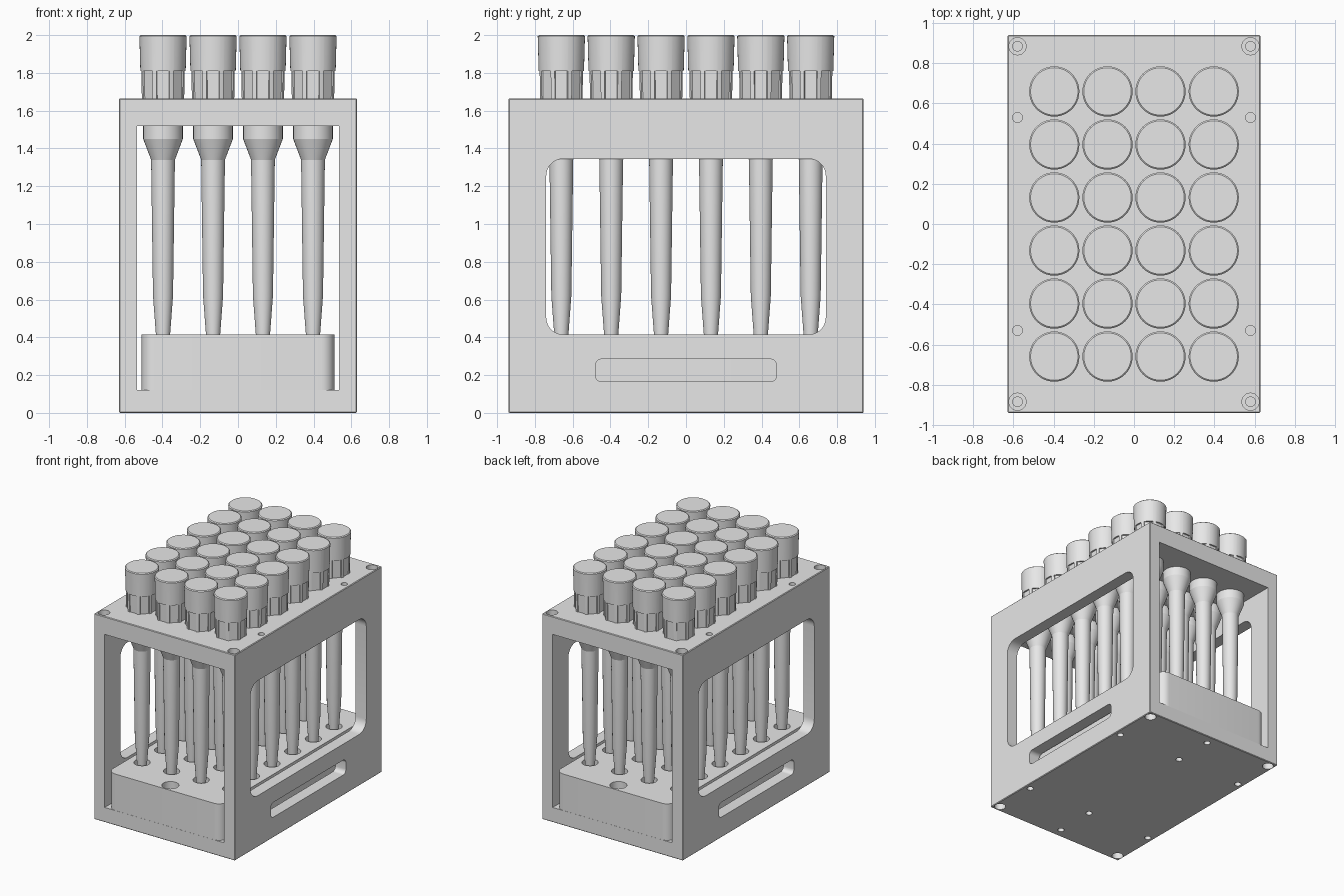
import bpy, bmesh
from math import radians, cos, sin, pi

cube = bpy.data.objects.get("Cube")
if cube:
    bpy.data.objects.remove(cube, do_unlink=True)

grey = bpy.data.materials.new("light grey plastic")
grey.use_nodes = True
GREY = (0.8, 0.8, 0.8, 1)
grey.diffuse_color = GREY
for node in grey.node_tree.nodes:
    if node.type == 'BSDF_PRINCIPLED':
        node.inputs["Base Color"].default_value = GREY


def loft(bm, rings):
    """Skin a stack of equal-length rings and close both ends."""
    loops = [[bm.verts.new(p) for p in ring] for ring in rings]
    n = len(loops[0])
    for low, high in zip(loops, loops[1:]):
        for i in range(n):
            j = (i + 1) % n
            bm.faces.new((low[i], low[j], high[j], high[i]))
    bm.faces.new(loops[0][::-1])
    bm.faces.new(loops[-1])


def circle(r, z, x=0, y=0, n=32):
    return [(x + r * cos(2 * pi * i / n), y + r * sin(2 * pi * i / n), z) for i in range(n)]


def rounded_rect(hw, hh, r, seg=8):
    points = []
    for quarter, (sx, sy) in enumerate([(1, 1), (-1, 1), (-1, -1), (1, -1)]):
        for k in range(seg + 1):
            a = pi / 2 * (quarter + k / seg)
            points.append((sx * (hw - r) + r * cos(a), sy * (hh - r) + r * sin(a)))
    return points


def finish_mesh(bm, name):
    bmesh.ops.recalc_face_normals(bm, faces=bm.faces)
    mesh = bpy.data.meshes.new(name)
    bm.to_mesh(mesh)
    bm.free()
    mesh.materials.append(grey)
    return mesh


def smooth(mesh, angle=30):
    mesh.shade_smooth()
    mesh.set_sharp_from_angle(angle=radians(angle))


def add(name, mesh, loc=(0, 0, 0)):
    obj = bpy.data.objects.new(name, mesh)
    obj.location = loc
    bpy.context.scene.collection.objects.link(obj)
    return obj


def box(bm, half_x, half_y, z0, z1):
    loft(bm, [[(-half_x, -half_y, z), (half_x, -half_y, z),
               (half_x, half_y, z), (-half_x, half_y, z)] for z in (z0, z1)])


def cut(obj, bm):
    """Subtract a temporary cutter and keep the result as plain mesh."""
    cutter = add("cutter", finish_mesh(bm, "cutter"))
    cutter.hide_render = True
    mod = obj.modifiers.new("cut", 'BOOLEAN')
    mod.operation = 'DIFFERENCE'
    mod.solver = 'EXACT'
    mod.object = cutter
    deps = bpy.context.evaluated_depsgraph_get()
    result = bpy.data.meshes.new_from_object(obj.evaluated_get(deps))
    obj.modifiers.clear()
    obj.data = result
    bpy.data.objects.remove(cutter, do_unlink=True)


HX, HY, TOP = 0.63, 0.94, 1.665
FLOOR, CEILING, BLOCK_TOP = 0.12, 1.52, 0.415

# Frame: softened box, hollow from front to back
bm = bmesh.new()
box(bm, HX, HY, 0, TOP)
bmesh.ops.bevel(bm, geom=bm.edges[:], offset=0.005, segments=1, affect='EDGES')
frame = add("frame", finish_mesh(bm, "frame"))
bm = bmesh.new()
box(bm, 0.535, 1.2, FLOOR, CEILING)
cut(frame, bm)

# Side windows and grip slots
bm = bmesh.new()
for hw, z0, z1, r in [(0.74, BLOCK_TOP, 1.345, 0.09), (0.48, 0.165, 0.285, 0.035)]:
    outline = rounded_rect(hw, (z1 - z0) / 2, r)
    loft(bm, [[(x, y, z + (z0 + z1) / 2) for y, z in outline] for x in (-0.8, 0.8)])
cut(frame, bm)

# Screw holes in the top and bottom, counterbored at the corners
bm = bmesh.new()
for face, inward in ((0, 1), (TOP, -1)):
    spots = [(sx * 0.58, sy * 0.53) for sx in (-1, 1) for sy in (-1, 1)]
    if face == 0:
        spots += [(0, sy * y) for sy in (-1, 1) for y in (0.53, 0.86)]
    for x, y in spots:
        loft(bm, [circle(0.025, face - inward * 0.05, x, y, 16),
                  circle(0.025, face + inward * 0.08, x, y, 16)])
    for x in (-0.58, 0.58):
        for y in (-0.885, 0.885):
            loft(bm, [circle(r, face + inward * d, x, y, 24)
                      for r, d in [(0.043, -0.05), (0.043, 0.05), (0.024, 0.05), (0.024, 0.1)]])
cut(frame, bm)
smooth(frame.data)

# Tube positions
spots = [(x, y) for x in (-0.397, -0.132, 0.132, 0.397)
         for y in (-0.66, -0.396, -0.132, 0.132, 0.396, 0.66)]

# Holder block with tube sockets and two fixing holes
bm = bmesh.new()
outline = rounded_rect(0.51, HY - 0.001, 0.07)
loft(bm, [[(x, y, z) for x, y in outline] for z in (FLOOR, BLOCK_TOP)])
block = add("holder_block", finish_mesh(bm, "holder_block"))
bm = bmesh.new()
for x, y in spots:
    loft(bm, [circle(0.06, z, x, y) for z in (0.2, 0.5)])
for y in (-0.865, 0.865):
    loft(bm, [circle(0.063, z, 0, y) for z in (0.25, 0.5)])
cut(block, bm)
smooth(block.data)

# Tube: slim tapered body widening to a neck under the top plate
bm = bmesh.new()
profile = [(0.02, 0.2), (0.032, 0.3), (0.038, 0.42), (0.053, 0.62),
           (0.063, 1.34), (0.105, 1.45), (0.105, 1.6)]
loft(bm, [circle(r, z) for r, z in profile])
tube_mesh = finish_mesh(bm, "tube")
smooth(tube_mesh, 20)

# Cap: round head above a grip with eight flat recessed panels
PANEL = (-22.5, -17, -16, -8, 0, 8, 16, 17)


def cap_ring(r, z, flat=None):
    ring = []
    for side in range(8):
        for off in PANEL:
            a = radians(45 * side + off)
            rad = flat / cos(radians(off)) if flat and abs(off) <= 16 else r
            ring.append((rad * cos(a), rad * sin(a), z))
    return ring


bm = bmesh.new()
loft(bm, [cap_ring(0.117, TOP - 0.01, 0.106), cap_ring(0.12, 1.81, 0.108),
          cap_ring(0.12, 1.811), cap_ring(0.125, 1.994), cap_ring(0.118, 2.0)])
cap_mesh = finish_mesh(bm, "cap")
smooth(cap_mesh)

for x, y in spots:
    add("tube", tube_mesh, (x, y, 0))
    add("cap", cap_mesh, (x, y, 0))
